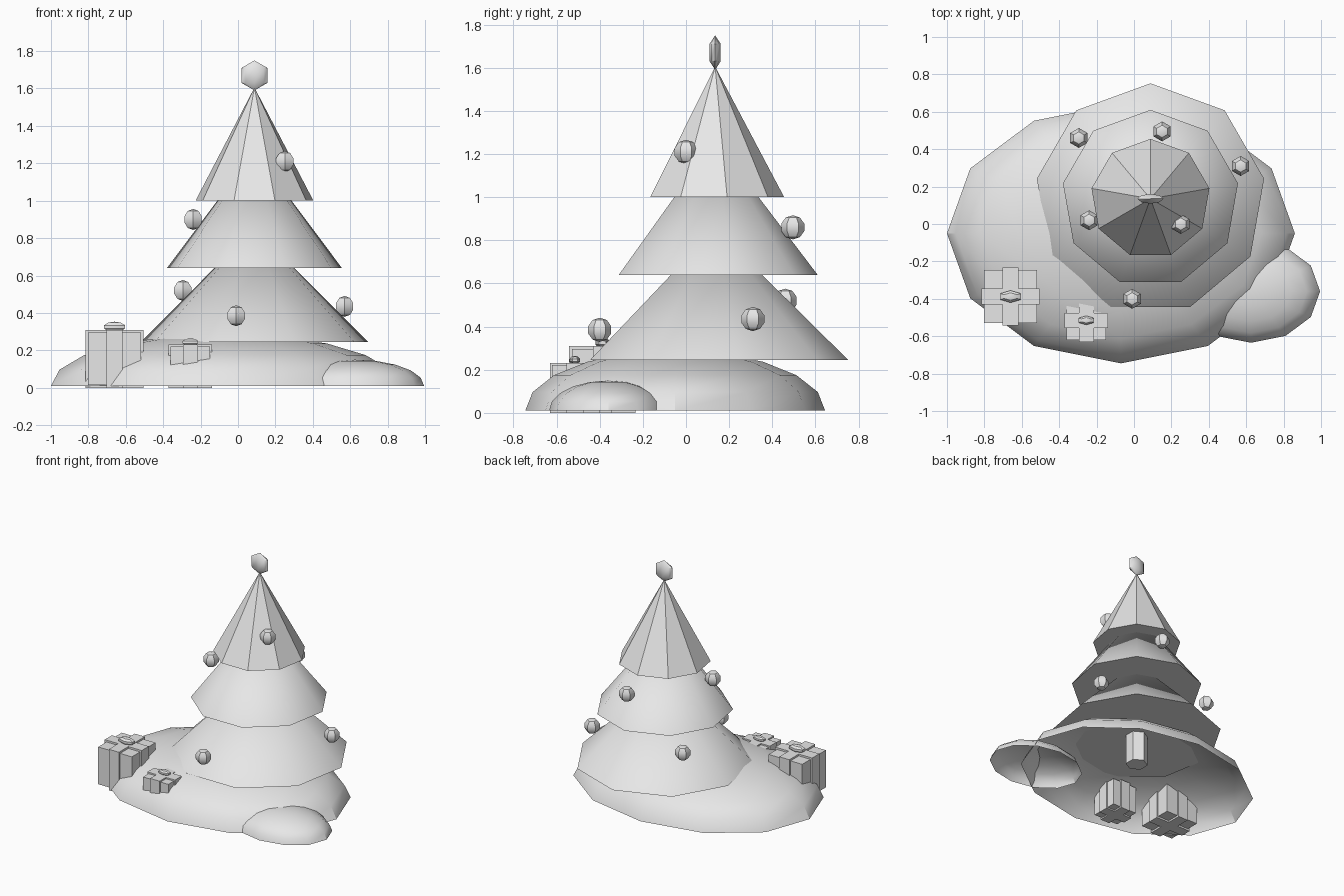
import bpy
import bmesh
from math import sin, cos, pi, radians

if "Cube" in bpy.data.objects:
    bpy.data.objects.remove(bpy.data.objects["Cube"], do_unlink=True)

grey = bpy.data.materials.new("plain grey")
grey.use_nodes = True
grey.diffuse_color = (0.8, 0.8, 0.8, 1)
grey.node_tree.nodes["Principled BSDF"].inputs["Base Color"].default_value = grey.diffuse_color


def finish(name, bm, loc):
    """Turn a bmesh into a named object with soft shading on shallow edges."""
    bmesh.ops.remove_doubles(bm, verts=bm.verts, dist=1e-5)
    mesh = bpy.data.meshes.new(name)
    bm.to_mesh(mesh)
    bm.free()
    mesh.materials.append(grey)
    obj = bpy.data.objects.new(name, mesh)
    obj.location = loc
    bpy.context.collection.objects.link(obj)
    bpy.ops.object.select_all(action='DESELECT')
    obj.select_set(True)
    bpy.context.view_layer.objects.active = obj
    bpy.ops.object.shade_smooth_by_angle(angle=radians(34))
    return obj


def lathe(name, profile, sides, loc, scale=(1, 1, 1)):
    """Spin (radius, height) points, bottom to top, starting towards the back."""
    bm = bmesh.new()
    rings = []
    for r, z in profile:
        angles = [pi / 2 + 2 * pi * i / sides for i in range(sides)]
        rings.append([bm.verts.new((r * cos(a) * scale[0], r * sin(a) * scale[1],
                                    z * scale[2])) for a in angles])
    for low, high in zip(rings, rings[1:]):
        for i in range(sides):
            j = (i + 1) % sides
            bm.faces.new((low[i], low[j], high[j], high[i]))
    return finish(name, bm, loc)


def arc(start, end, steps):
    """Profile of a unit sphere between two latitudes in degrees."""
    lats = [radians(start + (end - start) * k / steps) for k in range(steps + 1)]
    return [(max(cos(a), 0), sin(a)) for a in lats]


def box(name, loc, size):
    bm = bmesh.new()
    bmesh.ops.create_cube(bm, size=1)
    bmesh.ops.scale(bm, vec=size, verts=bm.verts)
    return finish(name, bm, loc)


# Snow: open domes
lathe("snow_mound", arc(0, 90, 5), 12, (-0.07, -0.05, 0.01), (0.93, 0.695, 0.28))
lathe("snow_drift", arc(0, 90, 5), 12, (0.625, -0.36, 0.01), (0.37, 0.275, 0.14))

# Tree: trunk and three closed cones
TREE = (0.088, 0.135, 0)
lathe("trunk", [(0, 0.01), (0.08, 0.01), (0.08, 0.3), (0, 0.3)], 6, TREE)
tiers = {"lower": (0.617, 0.245, 0.855), "middle": (0.475, 0.64, 1.265),
         "upper": (0.32, 1.0, 1.605)}
for tier, (radius, base, tip) in tiers.items():
    lathe(tier + "_branches", [(0, base), (radius, base), (0, tip)], 9, TREE)

# Tree topper: flattened faceted ball
lathe("tree_topper", arc(-90, 90, 3), 8, (TREE[0], TREE[1], 1.67), (0.08, 0.03, 0.08))

# Baubles
spots = [(0.25, 0, 1.21), (-0.24, 0.02, 0.9), (0.15, 0.495, 0.86),
         (-0.01, -0.4, 0.385), (0.57, 0.31, 0.435), (-0.295, 0.46, 0.52)]
for n, spot in enumerate(spots, 1):
    lathe(f"bauble_{n}", arc(-90, 90, 5), 6, spot, (0.056, 0.056, 0.056))


# Gifts: box, two crossing ribbon bands and a bow
def gift(name, x, y, size, band):
    centre = (x, y, size / 2)
    inner = size * 0.91
    box(name + "_box", centre, (inner, inner, inner))
    box(name + "_ribbon_side", centre, (size, band, size))
    box(name + "_ribbon_front", centre, (band, size, size))
    lathe(name + "_bow", arc(-90, 90, 5), 6, (x, y, size * 1.05),
          (size * 0.22, size * 0.11, size * 0.09))


gift("large_gift", -0.66, -0.388, 0.31, 0.085)
gift("small_gift", -0.255, -0.515, 0.232, 0.08)
